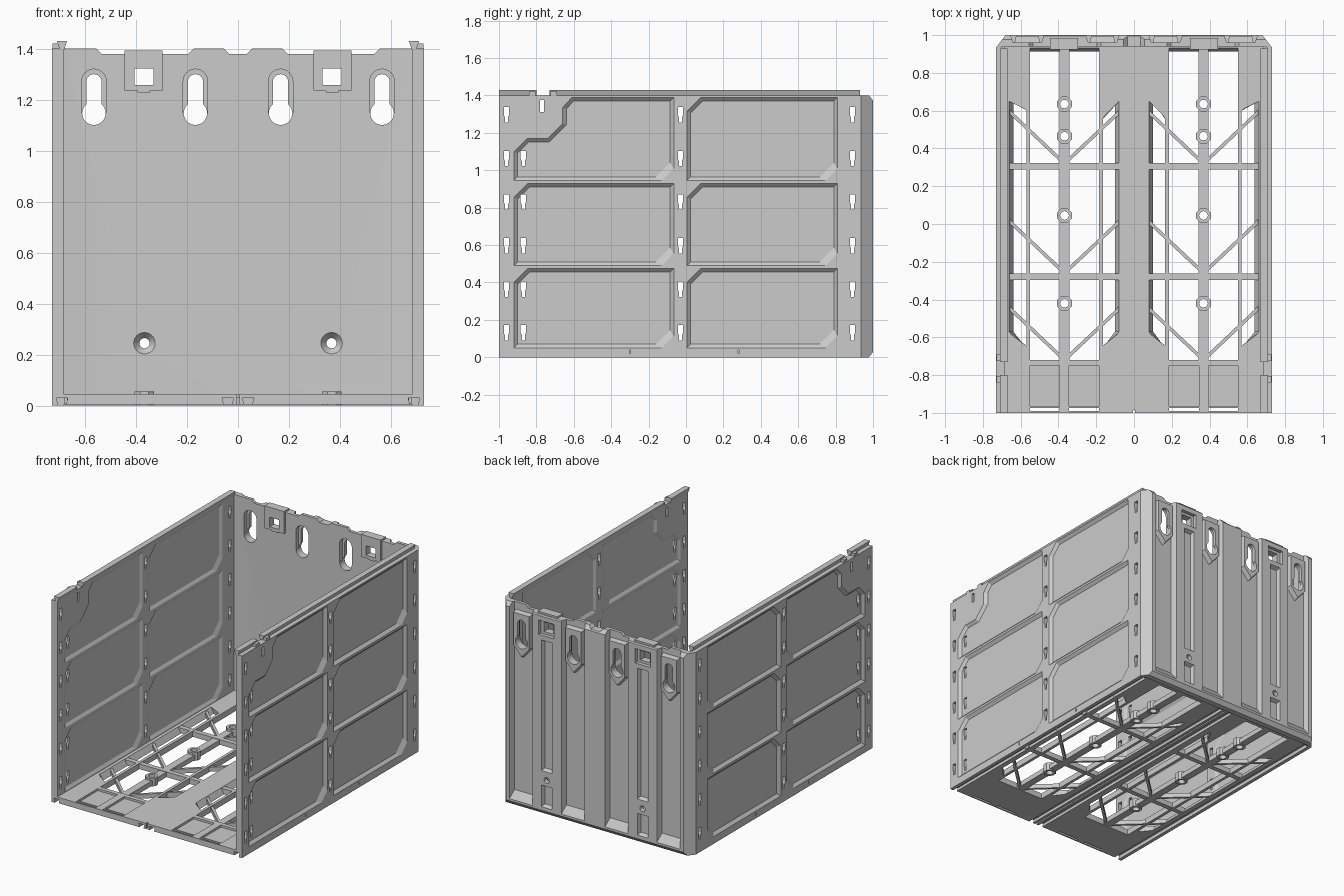
import bpy, bmesh, math
from mathutils import Vector

if "Cube" in bpy.data.objects:
    bpy.data.objects.remove(bpy.data.objects["Cube"])


# ---------- helpers ----------
def slab(axis, poly, a, b, poly2=None):
    """Prism (or tapered loft) of a 2D outline along an axis from a to b."""
    put = {'x': lambda u, v, t: (t, u, v),
           'y': lambda u, v, t: (u, t, v),
           'z': lambda u, v, t: (u, v, t)}[axis]
    return ([put(u, v, a) for u, v in poly], [put(u, v, b) for u, v in (poly2 or poly)])


def rect(u0, u1, v0, v1):
    return [(u0, v0), (u1, v0), (u1, v1), (u0, v1)]


def box(x0, x1, y0, y1, z0, z1):
    return slab('z', rect(x0, x1, y0, y1), z0, z1)


def disc(cx, cy, r, n=24, start=0.0):
    return [(cx + r * math.cos(start + 2 * math.pi * i / n),
             cy + r * math.sin(start + 2 * math.pi * i / n)) for i in range(n)]


def bar(p, q, w):
    p, q = Vector(p), Vector(q)
    d = (q - p).normalized() * w / 2
    s = Vector((-d.y, d.x))
    return [tuple(v) for v in (p + s, p - s, q - s, q + s)]


def offset(poly, d):
    """Mitred inset of an outline (positive d moves inward)."""
    p = [Vector(v) for v in poly]
    area = sum(p[i - 1].cross(p[i]) for i in range(len(p)))
    sign, out = (1 if area > 0 else -1), []
    for i in range(len(p)):
        e1 = (p[i] - p[i - 1]).normalized()
        e2 = (p[(i + 1) % len(p)] - p[i]).normalized()
        n1, n2 = Vector((-e1.y, e1.x)) * sign, Vector((-e2.y, e2.x)) * sign
        out.append(tuple(p[i] + (n1 + n2) * (d / (1 + n1.dot(n2)))))
    return out


def both(parts):
    return parts + [tuple([(-x, y, z) for x, y, z in loop] for loop in part) for part in parts]


def make(name, parts):
    bm = bmesh.new()
    for la, lb in parts:
        a, b = [bm.verts.new(v) for v in la], [bm.verts.new(v) for v in lb]
        bm.faces.new(a)
        bm.faces.new(b[::-1])
        for i in range(len(a)):
            bm.faces.new((a[i - 1], b[i - 1], b[i], a[i]))
    bmesh.ops.recalc_face_normals(bm, faces=bm.faces[:])
    mesh = bpy.data.meshes.new(name)
    bm.to_mesh(mesh)
    bm.free()
    obj = bpy.data.objects.new(name, mesh)
    bpy.context.collection.objects.link(obj)
    return obj


def apply(obj, mod):
    bpy.context.view_layer.objects.active = obj
    bpy.ops.object.modifier_apply(modifier=mod.name)


def boolean(obj, op, parts):
    cutter = make("cutter", parts)
    cutter.hide_render = True
    mod = obj.modifiers.new("bool", 'BOOLEAN')
    mod.operation, mod.solver, mod.object, mod.use_self = op, 'EXACT', cutter, True
    apply(obj, mod)
    bpy.data.objects.remove(cutter)


def dovetail(cx):
    return slab('y', [(cx - .013, -.01), (cx + .013, -.01), (cx + .022, .03), (cx - .022, .03)], -1.02, .93)


# ---------- side walls: recessed panels on both faces, small keyed slots ----------
wall = make("side_walls", [box(.685, .73, -1, .935, 0, 1.40)])
outer, inner = [], []
rows = [(.05, .475), (.49, .93), (.945, 1.39)]
for y0, y1 in [(-.92, -.065), (.005, .81)]:
    for z0, z1 in rows:
        poly = [(y0, z0), (y1 - .08, z0), (y1, z0 + .08), (y1, z1), (y0 + .07, z1), (y0, z1 - .07)]
        poly = [(y0, z0), (y1, z0), (y1, z1), (y0 + .075, z1), (y0, z1 - .075)]
        if y0 < -.5 and z1 > 1.3:      # stepped corner beside the latch
            poly[3:] = [(-.61, z1), (-.66, 1.335), (-.66, 1.25), (-.74, 1.17), (-.85, 1.17), (-.92, 1.10)]
        floor_poly = offset(poly, .02)
        # sloped fillet in the lower back corner
        for pl, c in ((poly, .06), (floor_poly, .075)):
            u, v = pl[1]
            pl[1:2] = [(u - c, v), (u, v + c)]
        outer.append(slab('x', offset(poly, -.003), .733, .712, floor_poly))
        inner.append(slab('x', offset(poly, -.003), .682, .697, floor_poly))
boolean(wall, 'DIFFERENCE', outer)
boolean(wall, 'DIFFERENCE', inner)
slots = []
for y in (-.96, -.87, -.03, .89):
    for i in range(5 if y == -.87 else 6):
        z = .13 + .233 * i
        shape = [(y - .008, z - .04), (y + .008, z - .04), (y + .008, z - .012), (y + .014, z),
                 (y + .014, z + .042), (y - .014, z + .042), (y - .014, z), (y - .008, z - .012)]
        slots.append(slab('x', shape, .66, .76))
slots.append(box(.66, .76, -.78, -.76, 1.31, 1.375))
slots += [box(.72, .76, y - .003, y + .003, .02, .04) for y in (-.3, .28)]
boolean(wall, 'DIFFERENCE', slots + [dovetail(.69)])
mirror = wall.modifiers.new("mirror", 'MIRROR')
apply(wall, mirror)

# dovetail rails along the wall tops, with a gap for the latch
rail = [(.682, 1.395), (.698, 1.395), (.71, 1.43), (.67, 1.43)]
make("top_rails", both([slab('y', rail, a, b) for a, b in ((-1, -.8), (-.73, .93))]))
make("rail_latches", both([box(.698, .728, a, b, 1.39, 1.42) for a, b in ((-.725, -.69), (-.84, -.805))]))

# ---------- back wall ----------
half = [(.73, .93), (.73, .935), (.68, 1.0)]
outline = half + [(-x, y) for x, y in half[::-1]] + [(-.685, .94), (.685, .94)]
back = make("back_wall", [slab('z', outline, 0, 1.40)])
keys = (.565, .167)
# vertical channels and the shallow grooves between them
cuts = [slab('y', rect(c - .09, c + .09, .035, 1.46), 1.005, .962, rect(c - .075, c + .075, .095, 1.45))
        for c in keys]
cuts += [slab('y', rect(.325, .41, z0, z1), 1.005, .975, rect(.337, .398, z0 + .015, z1 - .015))
         for z0, z1 in ((.30, 1.21), (.05, .205))]
boolean(back, 'DIFFERENCE', both(cuts))
# pointed pads that carry the hanging holes
pads = []
for c in keys:
    pad = [(c - .07, 1.35), (c - .07, 1.11), (c, 1.03), (c + .07, 1.11), (c + .07, 1.35)]
    pads.append(slab('y', pad, .95, .995, offset(pad, .01)))
boolean(back, 'UNION', both(pads))
# notched top edge, bevelled top and bottom outer edges
dips = [slab('y', [(.535, 1.38), (.57, 1.415), (.16, 1.415), (.195, 1.38)], .9, 1.05),
        slab('y', [(.535 - 1.07, 1.38), (-.57, 1.415), (-.16, 1.415), (-.195, 1.38)], .9, 1.05),
        slab('y', [(-.035, 1.38), (-.07, 1.415), (.07, 1.415), (.035, 1.38)], .9, 1.05)]
boolean(back, 'DIFFERENCE', dips)
boolean(back, 'DIFFERENCE', [slab('x', [(.97, 1.41), (1.01, 1.41), (1.01, 1.36)], -.8, .8),
                             slab('x', [(.97, -.01), (1.01, -.01), (1.01, .04)], -.8, .8)])
# clip frames on the inside near the top
boolean(back, 'UNION', both([box(.296, .445, .925, .985, 1.237, 1.392), box(.345, .395, .93, .95, 1.228, 1.245)]))
# hanging holes, clip windows and screw holes
through, wide = [], []
for c in keys:
    arc = [(c + .03 * math.cos(a), 1.27 + .03 * math.sin(a)) for a in [math.pi * i / 12 for i in range(13)]]
    low = math.asin(.03 / .046)
    circ = [(c + .046 * math.sin(a), 1.147 + .046 * math.cos(a))
            for a in [-low - (2 * math.pi - 2 * low) * i / 24 for i in range(25)]]
    through.append(slab('y', arc + circ, .9, 1.05))
    top = [(c + .048 * math.cos(a), 1.272 + .048 * math.sin(a)) for a in [math.pi * i / 12 for i in range(13)]]
    wide.append(slab('y', top + [(c - .048, 1.147), (c + .048, 1.147)], .9, .972))
through.append(slab('y', rect(.332, .405, 1.257, 1.323), .9, 1.05))
through.append(slab('y', disc(.367, .245, .02), .9, 1.05))
boolean(back, 'DIFFERENCE', both(through))
wide.append(slab('y', disc(.367, .245, .0445), .937, .968, disc(.367, .245, .02)))
wide.append(slab('y', rect(.31, .43, 1.24, 1.34), 1.05, .975))
boolean(back, 'DIFFERENCE', both(wide))

# ---------- floor plate with large tapered openings ----------
plate = make("floor_plate", [box(-.685, .685, -1, .945, .005, .045)])


def opening(steep, flat, y_top):
    def outline_at(x):
        return [(x, -.57), (x, .65), (flat, y_top), (flat, -.645)]
    far = steep + (.04 if flat > steep else -.04)
    return slab('z', outline_at(far), -.01, .06, outline_at(steep))


holes = [opening(.07, .165, .555), opening(.67, .57, .60),
         slab('z', rect(.185, .55, -.72, .905), -.01, .06, rect(.185, .55, -.72, .938))]
for x0, x1 in ((.185, .345), (.395, .55)):
    holes += [box(x0, x1, -.965, -.75, .03, .06), box(x0, x1, -.99, -.975, -.01, .06)]
boolean(plate, 'DIFFERENCE', both(holes))
boolean(plate, 'DIFFERENCE', both([dovetail(.69), dovetail(.04)]) + [box(-.005, .005, -1.02, .93, -.01, .03),
                                                                   box(-.006, .006, -1.02, -.985, -.01, .06)])

# ---------- floor ribs: spines, cross bars, diagonals, screw bosses ----------
bosses = (.635, .465, .045, -.42)
ribs = [box(.342, .394, -.73, .94, .006, .040)]
ribs += [box(.06, .68, y - .017, y + .017, .007, .043) for y in (.305, -.28)]
for y in (.32, -.26, -.72):
    ribs += [slab('z', bar((.368, y), (x, y + .28), .018), .008, .038) for x in (.07, .665)]
ribs += [slab('z', disc(.368, y, .042, 8, math.pi / 8), 0, .056) for y in bosses]
rib_obj = make("floor_ribs", both(ribs))
boolean(rib_obj, 'DIFFERENCE', both([slab('z', disc(.368, y, .023, 12), -.02, .08) for y in bosses]))

# smooth the round holes only
bpy.ops.object.select_all(action='DESELECT')
back.select_set(True)
bpy.context.view_layer.objects.active = back
bpy.ops.object.shade_smooth_by_angle(angle=math.radians(25))
